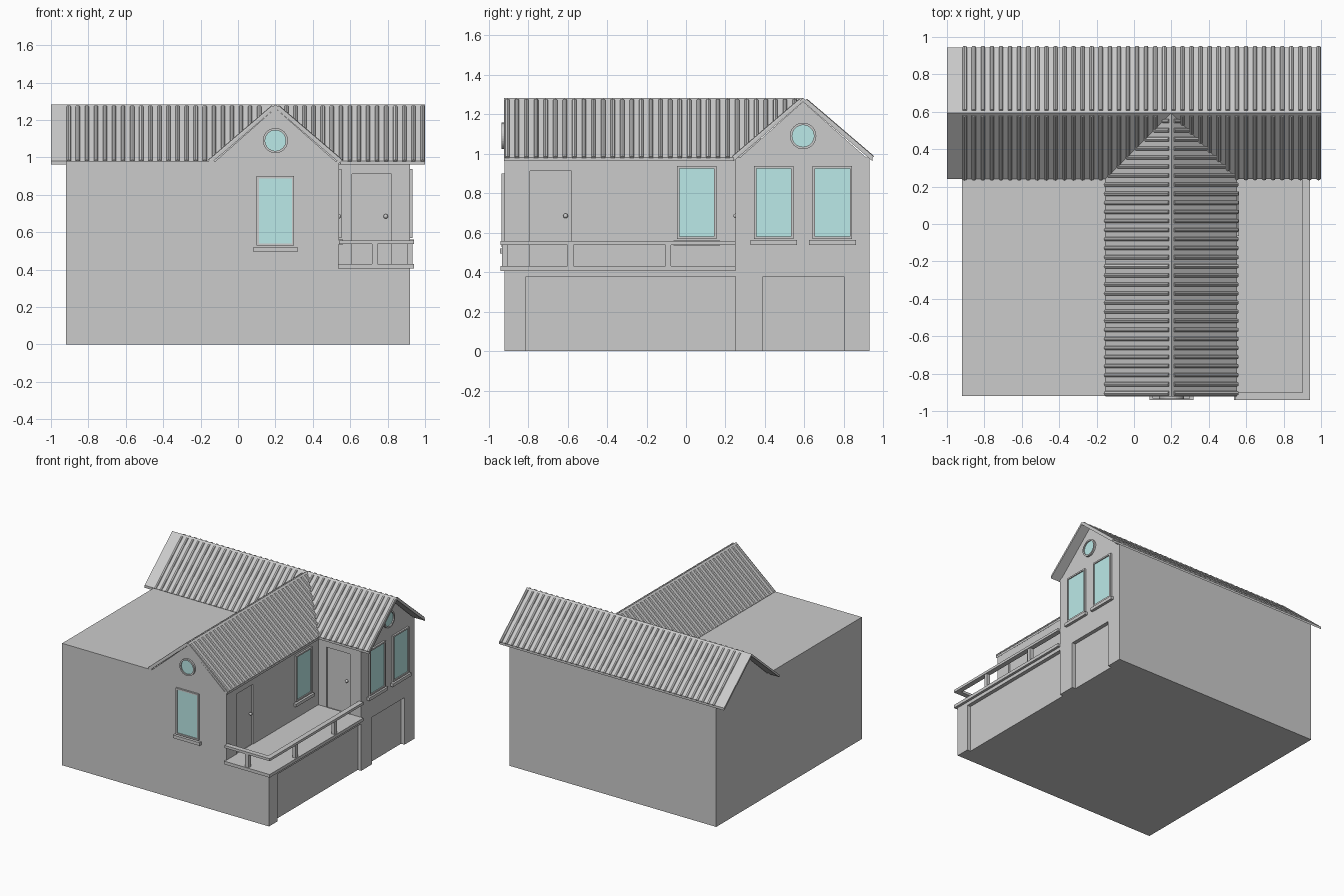
import bpy, bmesh, math
from mathutils import Vector, Matrix

if "Cube" in bpy.data.objects:
    bpy.data.objects.remove(bpy.data.objects["Cube"])

GLASS = bpy.data.materials.new("pale_glass")
GLASS.diffuse_color = (0.5, 0.82, 0.81, 1)
GLASS.use_nodes = True
GLASS.node_tree.nodes["Principled BSDF"].inputs["Base Color"].default_value = GLASS.diffuse_color


def finish(name, bm, mat=None):
    bmesh.ops.recalc_face_normals(bm, faces=bm.faces)
    me = bpy.data.meshes.new(name)
    bm.to_mesh(me)
    bm.free()
    ob = bpy.data.objects.new(name, me)
    bpy.context.collection.objects.link(ob)
    if mat:
        me.materials.append(mat)
    return ob


def box(name, x, y, z, mat=None):
    bm = bmesh.new()
    bmesh.ops.create_cube(bm, size=1)
    for v in bm.verts:
        v.co = [r[0] + (c + 0.5) * (r[1] - r[0]) for c, r in zip(v.co, (x, y, z))]
    return finish(name, bm, mat)


def prism(name, pts, vec):
    bm = bmesh.new()
    f = bm.faces.new([bm.verts.new(p) for p in pts])
    ext = bmesh.ops.extrude_face_region(bm, geom=[f], use_keep_orig=True)
    bmesh.ops.translate(bm, vec=vec, verts=[g for g in ext["geom"] if isinstance(g, bmesh.types.BMVert)])
    return finish(name, bm)


def rod(bm, a, b, r, seg=8):
    a, b = Vector(a), Vector(b)
    d = b - a
    m = Matrix.Translation((a + b) / 2) @ d.to_track_quat('Z', 'Y').to_matrix().to_4x4()
    bmesh.ops.create_cone(bm, cap_ends=True, segments=seg, radius1=r, radius2=r, depth=d.length, matrix=m)


def cut(target, *cutters):
    for c in cutters:
        m = target.modifiers.new(c.name, 'BOOLEAN')
        m.operation, m.object, m.solver = 'DIFFERENCE', c, 'EXACT'
        c.hide_render = True
    dg = bpy.context.evaluated_depsgraph_get()
    me = bpy.data.meshes.new_from_object(target.evaluated_get(dg))
    target.modifiers.clear()
    target.data = me
    for c in cutters:
        bpy.data.objects.remove(c)


# Places a part on a wall: facing 'x' (+x wall) or 'y' (-y wall)
def on_wall(name, face, plane, u, out, z, mat=None):
    if face == 'x':
        return box(name, (plane + out[0], plane + out[1]), u, z, mat)
    return box(name, u, (plane - out[1], plane - out[0]), z, mat)


def window(name, face, plane, c, z0, z1, sill_z):
    h, t = 0.088, 0.012
    on_wall(name + "_glass", face, plane, (c - h, c + h), (-0.01, 0.006), (z0, z1), GLASS)
    for s in (-1, 1):
        on_wall(name + "_jamb", face, plane, sorted((c + s * h, c + s * (h + t))), (-0.01, 0.014), (z0 - t, z1 + t))
    for a in (z0 - t, z1):
        on_wall(name + "_bar", face, plane, (c - h, c + h), (-0.01, 0.014), (a, a + t))
    on_wall(name + "_sill", face, plane, (c - 0.118, c + 0.118), (-0.01, 0.022), (sill_z, sill_z + 0.025))


def round_window(name, pos, out):
    pos, out = Vector(pos), Vector(out)
    bm = bmesh.new()
    rod(bm, pos - out * 0.01, pos + out * 0.006, 0.056, 32)
    finish(name + "_glass", bm, GLASS)
    # square-section ring swept around the glass
    bm = bmesh.new()
    side = Vector((0, 0, 1)).cross(out)
    prof = ((0.055, -0.01), (0.055, 0.015), (0.067, 0.015), (0.067, -0.01))
    rings = []
    for i in range(32):
        a = math.tau * i / 32
        d = side * math.cos(a) + Vector((0, 0, math.sin(a)))
        rings.append([bm.verts.new(pos + d * r + out * o) for r, o in prof])
    for i in range(32):
        p, q = rings[i], rings[(i + 1) % 32]
        for j in range(4):
            bm.faces.new((p[j], p[(j + 1) % 4], q[(j + 1) % 4], q[j]))
    finish(name + "_frame", bm)


def knob(name, pos):
    bm = bmesh.new()
    bmesh.ops.create_uvsphere(bm, u_segments=12, v_segments=8, radius=0.012, matrix=Matrix.Translation(pos))
    for f in bm.faces:
        f.smooth = True
    finish(name, bm)


TOP, EAVE, RX, RY, HALF = 1.283, 0.982, 0.2, 0.593, 0.352
SLOPE = (TOP - EAVE) / HALF
roof_z = lambda d: TOP - d * SLOPE

# House body with terrace notch, shallow garage recesses and door recesses
body = box("house_walls", (-0.92, 0.92), (-0.92, 0.93), (0, 0.98))
cut(body,
    box("notch", (0.54, 1.2), (-1.2, 0.25), (0.42, 1.2)),
    box("recess_a", (0.89, 1.2), (-0.81, 0.25), (-0.1, 0.378)),
    box("recess_b", (0.89, 1.2), (0.39, 0.80), (-0.1, 0.378)),
    box("door_a", (0.525, 0.6), (-0.79, -0.58), (0.425, 0.912)),
    box("door_b", (0.61, 0.82), (0.2, 0.265), (0.425, 0.912)))
knob("side_door_knob", (0.54, -0.61, 0.685))
knob("terrace_door_knob", (0.79, 0.252, 0.685))

# Gable walls under both roofs
t = 0.02
g = HALF - 0.02
prism("main_gable_wall", [(-0.92, RY - g, 0.97), (-0.92, RY + g, 0.97), (-0.92, RY, TOP - t)], (1.84, 0, 0))
prism("wing_gable_wall", [(RX - g, -0.92, 0.97), (RX + g, -0.92, 0.97), (RX, -0.92, TOP - t)], (0, 1.3, 0))

# Main roof: chevron profile along x
prism("main_roof", [(-1, RY - HALF, EAVE), (-1, RY, TOP), (-1, RY + HALF, EAVE),
                    (-1, RY + HALF, EAVE - t), (-1, RY, TOP - t), (-1, RY - HALF, EAVE - t)], (2, 0, 0))
# Wing roof: two slopes trimmed along the valleys
for s, side in ((-1, "left"), (1, "right")):
    e = RX + s * HALF
    prism("wing_roof_" + side, [(e, -0.922, EAVE), (RX, -0.922, TOP), (RX, RY, TOP), (e, RY - HALF, EAVE)], (0, 0, -t))

# Roof ribs, shortened where the two roofs meet
R, STEP, GAP = 0.012, 0.0485, 0.012
bm = bmesh.new()
for i in range(40):
    x = -0.905 + i * STEP
    for s in (-1, 1):
        d = min(HALF, abs(x - RX)) if s < 0 else HALF
        if d > 0.04:
            rod(bm, (x, RY + s * GAP, roof_z(GAP) - 0.003), (x, RY + s * d, roof_z(d) - 0.003), R)
finish("main_roof_ribs", bm)
bm = bmesh.new()
for i in range(31):
    y = -0.905 + i * STEP
    d = min(HALF, RY - y)
    for s in (-1, 1):
        if d > 0.03:
            rod(bm, (RX + s * GAP, y, roof_z(GAP) - 0.003), (RX + s * d, y, roof_z(d) - 0.003), R)
finish("wing_roof_ribs", bm)

# Terrace floor, railing and posts
box("terrace_floor", (0.535, 0.94), (-0.94, 0.25), (0.405, 0.43))
prism("terrace_rail", [(0.54, -0.94, 0.537), (0.94, -0.94, 0.537), (0.94, 0.25, 0.537),
                       (0.90, 0.25, 0.537), (0.90, -0.90, 0.537), (0.54, -0.90, 0.537)], (0, 0, 0.02))
for x, y in ((0.732, -0.918), (0.918, -0.585), (0.918, -0.09)):
    box("rail_post", (x - 0.015, x + 0.015), (y - 0.015, y + 0.015), (0.425, 0.54))

# Windows
window("front_window", 'y', -0.92, 0.20, 0.54, 0.888, 0.495)
window("wing_side_window", 'x', 0.54, 0.055, 0.58, 0.925, 0.535)
window("gable_window_a", 'x', 0.92, 0.445, 0.58, 0.925, 0.537)
window("gable_window_b", 'x', 0.92, 0.742, 0.58, 0.925, 0.537)
round_window("front_round_window", (RX, -0.92, 1.09), (0, -1, 0))
round_window("side_round_window", (0.92, RY, 1.09), (1, 0, 0))
